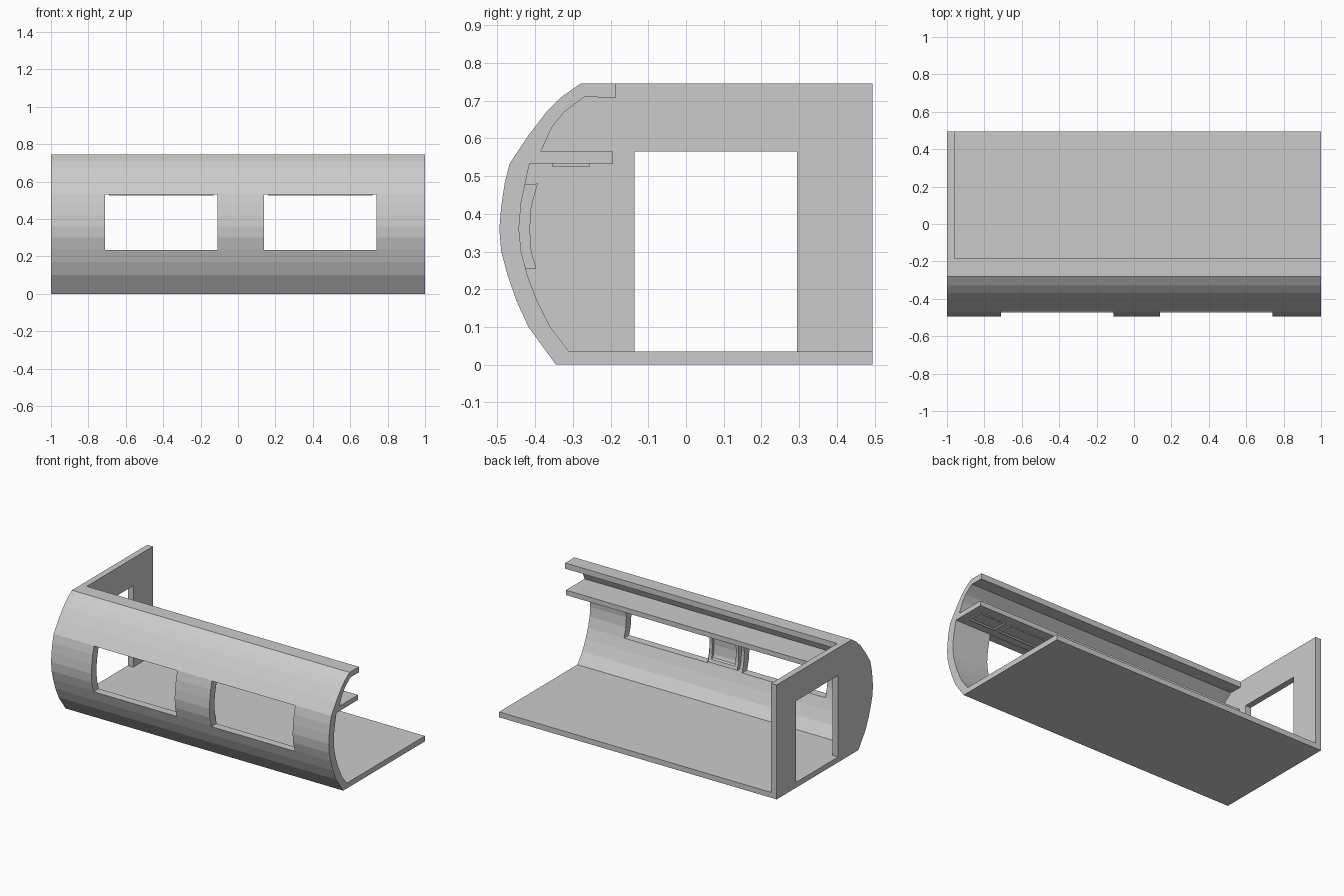
import bpy, bmesh

if "Cube" in bpy.data.objects:
    bpy.data.objects.remove(bpy.data.objects["Cube"])

# Outer skin of the curved side wall, bottom to top (y, z)
OUTER = [(-.345, 0), (-.418, .10), (-.45, .17), (-.474, .24), (-.49, .30), (-.495, .36),
         (-.49, .42), (-.481, .48), (-.468, .533), (-.42, .605), (-.37, .67), (-.33, .71), (-.28, .745)]
# Roof lip, luggage shelf, inner wall and floor, continuing round the section
INNER = [(-.185, .745), (-.185, .708), (-.27, .71), (-.325, .668), (-.355, .63), (-.385, .565),
         (-.193, .565), (-.193, .533), (-.415, .533), (-.437, .43), (-.443, .36), (-.437, .30),
         (-.42, .235), (-.395, .17), (-.36, .10), (-.31, .035), (.495, .035), (.495, 0)]


def link(name, bm):
    bmesh.ops.recalc_face_normals(bm, faces=bm.faces)
    me = bpy.data.meshes.new(name)
    bm.to_mesh(me)
    bm.free()
    ob = bpy.data.objects.new(name, me)
    bpy.context.collection.objects.link(ob)
    return ob


def extrude_x(name, profile, x0, x1):
    """Extrude a (y, z) section along x."""
    bm = bmesh.new()
    face = bm.faces.new([bm.verts.new((x0, y, z)) for y, z in profile])
    new = bmesh.ops.extrude_face_region(bm, geom=[face], use_keep_orig=True)['geom']
    bmesh.ops.translate(bm, vec=(x1 - x0, 0, 0),
                        verts=[v for v in new if isinstance(v, bmesh.types.BMVert)])
    return link(name, bm)


def box(name, x0, x1, y0, y1, z0, z1):
    return extrude_x(name, [(y0, z0), (y1, z0), (y1, z1), (y0, z1)], x0, x1)


def cut(ob, cutter):
    """Subtract the cutter, bake the result and discard the cutter."""
    mod = ob.modifiers.new("opening", 'BOOLEAN')
    mod.operation, mod.solver, mod.object = 'DIFFERENCE', 'EXACT', cutter
    cutter.hide_render = True
    bpy.context.view_layer.objects.active = ob
    bpy.ops.object.modifier_apply(modifier=mod.name)
    bpy.data.objects.remove(cutter)


# Side wall, floor and shelf as one section, with two windows
shell = extrude_x("carriage_shell", OUTER + INNER, -.96, 1)
for x0, x1 in [(-.71, -.11), (.14, .74)]:
    cut(shell, box("window_cutter", x0, x1, -.6, -.3, .235, .531))

# End wall with doorway
wall = extrude_x("end_wall", OUTER + [(.495, .745), (.495, 0)], -1, -.96)
cut(wall, box("door_cutter", -1.1, -.9, -.137, .295, .035, .565))

# Curved raised panel on the pillar between the windows, recessed in the middle
BACK = [(-.425, .255), (-.439, .30), (-.445, .36), (-.439, .42), (-.427, .478)]
FACE = [(-.393, .48), (-.41, .42), (-.414, .36), (-.41, .30), (-.397, .255)]
RECESS = [(-.393, .48), (-.399, .46), (-.418, .455), (-.427, .42), (-.431, .36),
          (-.427, .30), (-.42, .28), (-.403, .275), (-.397, .255)]
extrude_x("pillar_panel_left", BACK + FACE, -.09, -.07)
extrude_x("pillar_panel_middle", BACK + RECESS, -.07, .10)
extrude_x("pillar_panel_right", BACK + FACE, .10, .12)

# Framed lamps under the shelf
for i, (x0, x1) in enumerate([(-.95, -.73), (-.69, -.13), (-.09, .12), (.16, .72), (.76, .95)]):
    lamp = box(f"shelf_lamp_{i + 1}", x0, x1, -.355, -.255, .525, .534)
    bm = bmesh.new()
    bm.from_mesh(lamp.data)
    bm.normal_update()
    under = [f for f in bm.faces if f.normal.z < -.9]
    bmesh.ops.inset_region(bm, faces=under, thickness=.014)
    bmesh.ops.translate(bm, verts=under[0].verts, vec=(0, 0, .007))
    bm.to_mesh(lamp.data)
    bm.free()
